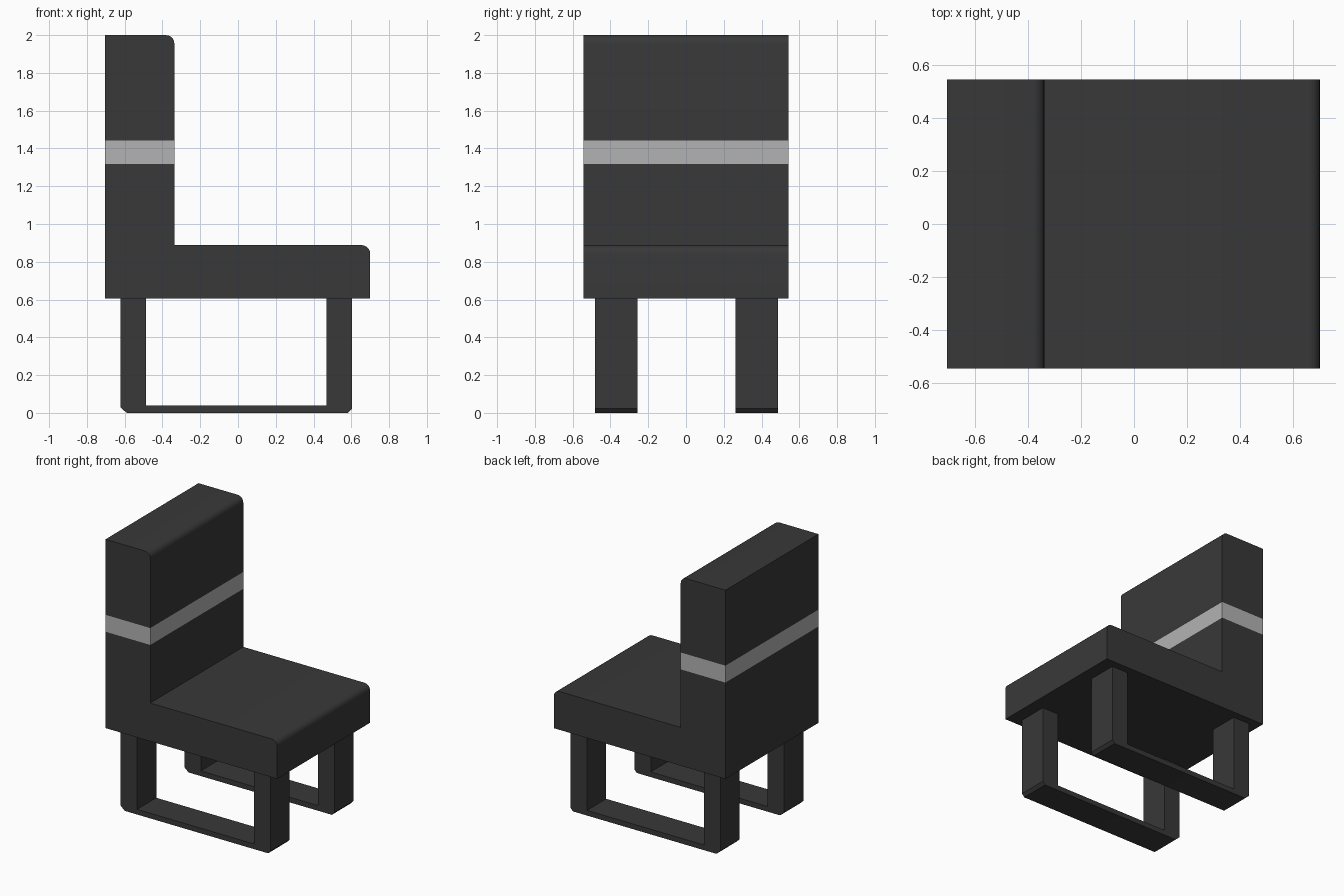
import bpy, bmesh, math
from mathutils import Vector

if "Cube" in bpy.data.objects:
    bpy.data.objects.remove(bpy.data.objects["Cube"])


def material(name, value):
    m = bpy.data.materials.new(name)
    m.diffuse_color = (value, value, value, 1)
    m.use_nodes = True
    m.node_tree.nodes["Principled BSDF"].inputs["Base Color"].default_value = m.diffuse_color
    return m


DARK = material("charcoal", 0.04)
LIGHT = material("light_grey", 0.45)


def arc(cx, cz, r, steps=5):
    """Quarter circle from facing +x to facing +z."""
    return [(cx + r * math.cos(a), cz + r * math.sin(a))
            for a in (i * math.pi / 2 / steps for i in range(steps + 1))]


def extrude_profile(name, profile, y0, y1, cuts=()):
    """Extrude an x-z outline along y, split at the given heights."""
    bm = bmesh.new()
    face = bm.faces.new([bm.verts.new((x, y0, z)) for x, z in profile])
    out = bmesh.ops.extrude_face_region(bm, geom=[face], use_keep_orig=True)
    moved = [g for g in out["geom"] if isinstance(g, bmesh.types.BMVert)]
    bmesh.ops.translate(bm, verts=moved, vec=(0, y1 - y0, 0))
    for z in cuts:
        bmesh.ops.bisect_plane(bm, geom=bm.verts[:] + bm.edges[:] + bm.faces[:],
                               plane_co=Vector((0, 0, z)), plane_no=Vector((0, 0, 1)))
    bmesh.ops.recalc_face_normals(bm, faces=bm.faces[:])
    if cuts:
        for f in bm.faces:
            if cuts[0] < f.calc_center_median().z < cuts[1] and \
                    all(cuts[0] - 1e-4 < v.co.z < cuts[1] + 1e-4 for v in f.verts):
                f.material_index = 1
    mesh = bpy.data.meshes.new(name)
    bm.to_mesh(mesh)
    bm.free()
    mesh.materials.append(DARK)
    mesh.materials.append(LIGHT)
    ob = bpy.data.objects.new(name, mesh)
    bpy.context.collection.objects.link(ob)
    bpy.ops.object.select_all(action='DESELECT')
    ob.select_set(True)
    bpy.context.view_layer.objects.active = ob
    bpy.ops.object.shade_smooth_by_angle(angle=math.radians(30))
    return ob


# Seat and backrest in one L-shaped block, with a pale band around the back
R = 0.045
body = ([(-0.703, 0.605), (0.70, 0.605)] + arc(0.70 - R, 0.888 - R, R)
        + [(-0.337, 0.888)] + arc(-0.337 - R, 2.0 - R, R) + [(-0.703, 2.0)])
extrude_profile("seat_and_backrest", body, -0.543, 0.543, (1.317, 1.442))

# U-shaped leg frames with chamfered bottom corners
frame = [(-0.623, 0.605), (-0.623, 0.03), (-0.593, 0.003), (-0.585, 0.0),
         (0.583, 0.0), (0.603, 0.022), (0.603, 0.605), (0.468, 0.605),
         (0.468, 0.038), (-0.488, 0.038), (-0.488, 0.605)]
for side, y0, y1 in (("front", -0.481, -0.257), ("rear", 0.263, 0.487)):
    extrude_profile(side + "_leg_frame", frame, y0, y1)
